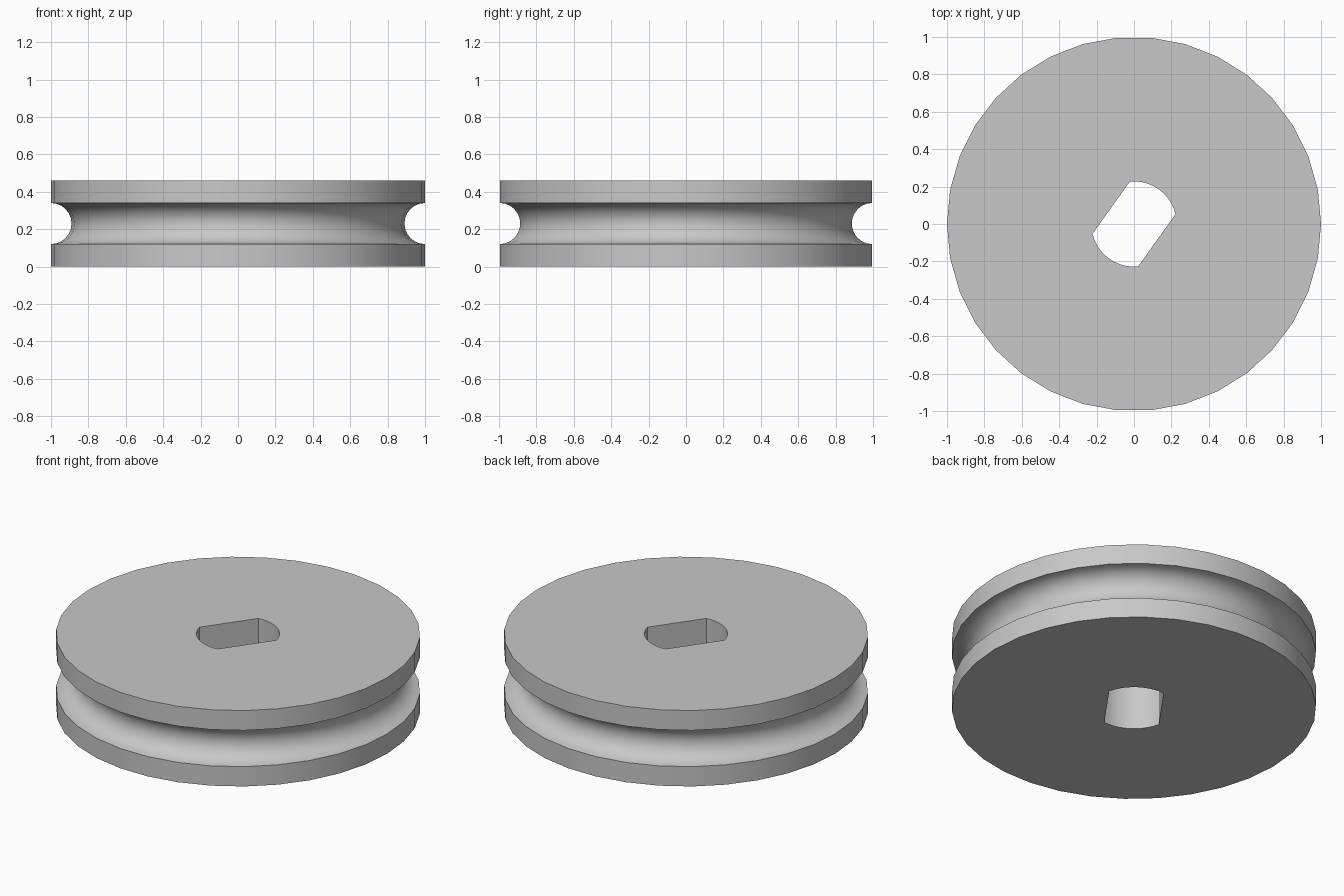
import bpy, math

if "Cube" in bpy.data.objects:
    bpy.data.objects.remove(bpy.data.objects["Cube"])

HEIGHT, RIM, SEGMENTS = 0.46, 1.0, 34
GROOVE_R, MID = 0.11, 0.23
BORE_R, FLAT_ANGLE, ARC_HALF = 0.228, math.radians(54.5), math.radians(41.1)

grey = bpy.data.materials.new("plain grey")
grey.diffuse_color = (0.58, 0.58, 0.58, 1)
grey.use_nodes = True
grey.node_tree.nodes["Principled BSDF"].inputs["Base Color"].default_value = grey.diffuse_color


def loft(name, rings):
    """Skin a stack of equal closed rings and cap both ends."""
    n = len(rings[0])
    verts = [p for ring in rings for p in ring]
    faces = [(k * n + i, k * n + (i + 1) % n, (k + 1) * n + (i + 1) % n, (k + 1) * n + i)
             for k in range(len(rings) - 1) for i in range(n)]
    faces += [tuple(reversed(range(n))), tuple(range(len(verts) - n, len(verts)))]
    mesh = bpy.data.meshes.new(name)
    mesh.from_pydata(verts, [], faces)
    mesh.materials.append(grey)
    obj = bpy.data.objects.new(name, mesh)
    bpy.context.collection.objects.link(obj)
    return obj


# Pulley wheel: straight rims with a half-round groove between them
profile = [(RIM, 0)]
for i in range(13):
    a = -math.pi / 2 + math.pi * i / 12
    profile.append((RIM - GROOVE_R * math.cos(a), MID + GROOVE_R * math.sin(a)))
profile.append((RIM, HEIGHT))
wheel = loft("pulley_wheel", [
    [(r * math.cos(t), r * math.sin(t), z)
     for t in (2 * math.pi * i / SEGMENTS for i in range(SEGMENTS))]
    for r, z in profile])

# Shaft bore: round hole with two parallel flats
outline = []
for side in (0, math.pi):
    for i in range(11):
        a = FLAT_ANGLE + side - ARC_HALF + 2 * ARC_HALF * i / 10
        outline.append((BORE_R * math.cos(a), BORE_R * math.sin(a)))
cutter = loft("bore_cutter", [[(x, y, z) for x, y in outline] for z in (-0.1, HEIGHT + 0.1)])

cut = wheel.modifiers.new("bore", 'BOOLEAN')
cut.operation, cut.solver, cut.object = 'DIFFERENCE', 'EXACT', cutter
bpy.context.view_layer.objects.active = wheel
wheel.select_set(True)
bpy.ops.object.modifier_apply(modifier=cut.name)
bpy.data.objects.remove(cutter)

# Smooth curved walls, crisp edges
bpy.ops.object.shade_smooth_by_angle(angle=math.radians(30))
